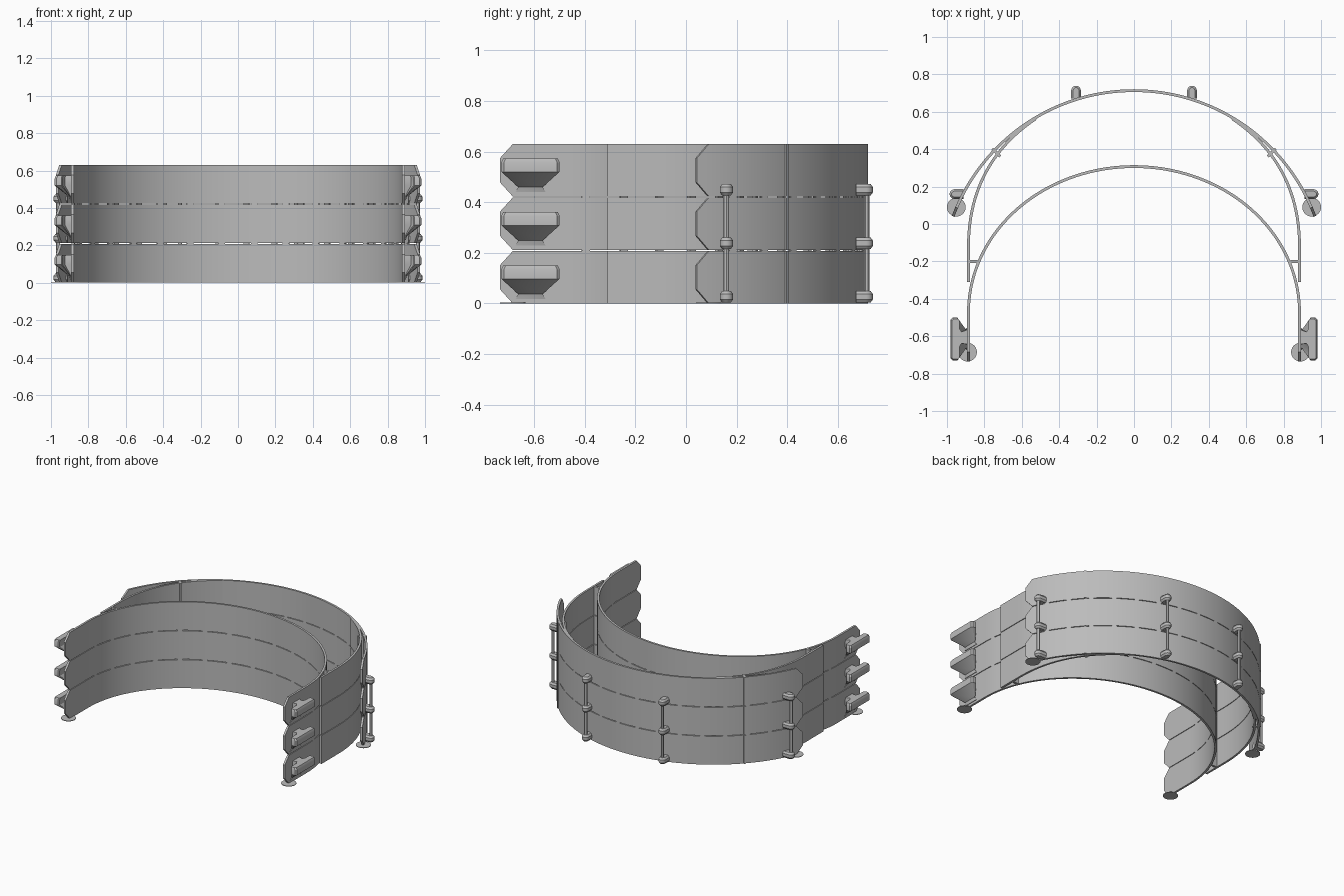
import bpy, bmesh, math
from mathutils import Vector
from mathutils.geometry import interpolate_bezier

if "Cube" in bpy.data.objects:
    bpy.data.objects.remove(bpy.data.objects["Cube"])

grey = bpy.data.materials.new("plain grey")
grey.use_nodes = True
grey.diffuse_color = (0.5, 0.5, 0.5, 1)
grey.node_tree.nodes["Principled BSDF"].inputs["Base Color"].default_value = (0.5, 0.5, 0.5, 1)

TIERS = 3
HEIGHT = 0.207      # height of one frame
PITCH = 0.2115      # spacing of the stacked frames
THICK = 0.015       # wall thickness


def loft(name, sections, smooth=30):
    """Skin equal-length rings of points and cap both ends."""
    bm = bmesh.new()
    rings = [[bm.verts.new(p) for p in s] for s in sections]
    n = len(rings[0])
    for a, b in zip(rings, rings[1:]):
        for i in range(n):
            j = (i + 1) % n
            bm.faces.new((a[i], a[j], b[j], b[i]))
    bm.faces.new(rings[0])
    bm.faces.new(rings[-1])
    bmesh.ops.recalc_face_normals(bm, faces=bm.faces)
    mesh = bpy.data.meshes.new(name)
    bm.to_mesh(mesh)
    bm.free()
    for f in mesh.polygons:
        f.use_smooth = True
    mesh.set_sharp_from_angle(angle=math.radians(smooth))
    mesh.materials.append(grey)
    ob = bpy.data.objects.new(name, mesh)
    bpy.context.collection.objects.link(ob)
    return ob


def band(name, path, z0, z1, cut=0.0):
    """Upright wall along a plan path; cut clips the corners at both ends."""
    sections = []
    last = len(path) - 1
    for i, p in enumerate(path):
        t = (path[min(i + 1, last)] - path[max(i - 1, 0)]).normalized()
        n = Vector((-t.y, t.x)) * THICK / 2
        c = cut if i in (0, last) else 0
        a, b = p + n, p - n
        sections.append([(a.x, a.y, z0 + c), (b.x, b.y, z0 + c),
                         (b.x, b.y, z1 - c), (a.x, a.y, z1 - c)])
    return loft(name, sections)


def stacked(name, outline, pivot, levels):
    """Loft an outline through (z, x scale, y scale) levels about a pivot."""
    px, py = pivot
    return loft(name, [[(px + (x - px) * sx, py + (y - py) * sy, z) for x, y in outline]
                       for z, sx, sy in levels])


def circle(x, y, r, n=32):
    return [(x + r * math.cos(2 * math.pi * i / n), y + r * math.sin(2 * math.pi * i / n))
            for i in range(n)]


def arc(cy, rx, ry, start, steps):
    out = []
    for i in range(steps + 1):
        a = math.radians(start + (180 - 2 * start) * i / steps)
        out.append(Vector((rx * math.cos(a), cy + ry * math.sin(a))))
    return out


# Plan paths of the head band, the visor band and the side struts
side_x = 0.885
head_path = [Vector((side_x, y)) for y in (-0.735, -0.685)]
head_path += arc(-0.473, side_x, 0.78, 0, 80)
head_path += [Vector((-side_x, y)) for y in (-0.685, -0.735)]

visor_r, visor_y = 1.032, -0.319
tip = arc(visor_y, visor_r, visor_r, 20.4, 1)
visor_path = [tip[0]] + arc(visor_y, visor_r, visor_r, 23.2, 80) + [tip[1]]


def strut_path(s):
    curve = interpolate_bezier(Vector((s * side_x, -0.12, 0)), Vector((s * side_x, 0.2, 0)),
                               Vector((s * 0.74, 0.42, 0)), Vector((s * 0.525, 0.563, 0)), 28)
    return [Vector((s * side_x, -0.31))] + [p.xy for p in curve]


# Plan outlines of the side hook and the peg
hook = [(0.885, -0.56), (0.925, -0.575), (0.937, -0.555), (0.937, -0.51), (0.945, -0.5),
        (0.97, -0.5), (0.98, -0.51), (0.98, -0.72), (0.97, -0.73), (0.945, -0.73),
        (0.937, -0.72), (0.937, -0.66), (0.925, -0.64), (0.885, -0.645)]


def peg_outline(x, y, dx, dy, length, r=0.026):
    """Stadium end: flat at the wall, round at the far side."""
    pts = [(0, -r)]
    for i in range(11):
        a = math.radians(-90 + 18 * i)
        pts.append((length - r + r * math.cos(a), r * math.sin(a)))
    pts.append((0, r))
    return [(x + u * dx - v * dy, y + u * dy + v * dx) for u, v in pts]


PEGS = [(0.31, 0.672, 0, 1, 0.067), (0.912, 0.16, 1, 0, 0.074)]

for k in range(TIERS):
    z = k * PITCH
    top = z + HEIGHT
    band(f"head_band_{k}", head_path, z, top, 0.055)
    band(f"visor_band_{k}", visor_path, z, top, 0.055)

    for s, side in ((1, "left"), (-1, "right")):
        # Curved strut with its two short braces
        band(f"{side}_strut_{k}", strut_path(s), z, top)
        band(f"{side}_front_brace_{k}",
             [Vector((s * 0.885, -0.2)), Vector((s * 0.836, -0.2))], z, top)
        band(f"{side}_back_brace_{k}",
             [Vector((s * 0.715, 0.362)), Vector((s * 0.758, 0.402))], z, top)

        # Overhanging side hook
        stacked(f"{side}_hook_{k}", [(s * x, y) for x, y in hook], (s * 0.885, -0.615),
                [(z + 0.017, 0.12, 0.52), (z + 0.037, 0.2, 0.42), (z + 0.097, 1, 1),
                 (z + 0.135, 1, 1), (z + 0.149, 0.93, 0.94)])

        # Pegs on the outside of the visor band
        for n, (x, y, dx, dy, length) in enumerate(PEGS):
            outline = peg_outline(s * x, y, s * dx, dy, length)
            mid = (s * x, y)
            narrow = (0.86, 0.65) if dx else (0.65, 0.86)
            stacked(f"{side}_peg_{n}_{k}", outline, mid,
                    [(z + 0.003, *narrow), (z + 0.016, 1, 1),
                     (z + 0.037, 1, 1), (z + 0.05, *narrow)])

    # Small tabs that join this frame to the next one
    if k < TIERS - 1:
        for name, path in (("head", head_path), ("visor", visor_path)):
            for i in range(4, len(path) - 4, 5):
                band(f"{name}_tab_{k}_{i}", path[i:i + 2], top, z + PITCH)

# Rods through the pegs, and round pads under the band ends
for s, side in ((1, "left"), (-1, "right")):
    for n, (x, y, dx, dy, length) in enumerate(PEGS):
        reach = length - 0.024
        loft(f"{side}_rod_{n}", [[(px, py, h) for px, py in
             circle(s * (x + dx * reach), y + dy * reach, 0.011, 12)]
             for h in (0.03, 2 * PITCH + 0.03)])
    for n, (x, y) in enumerate(((0.89, -0.685), (0.95, 0.09))):
        loft(f"{side}_pad_{n}", [[(px, py, h) for px, py in circle(s * x, y, 0.05)]
                                 for h in (0, 0.004)])
